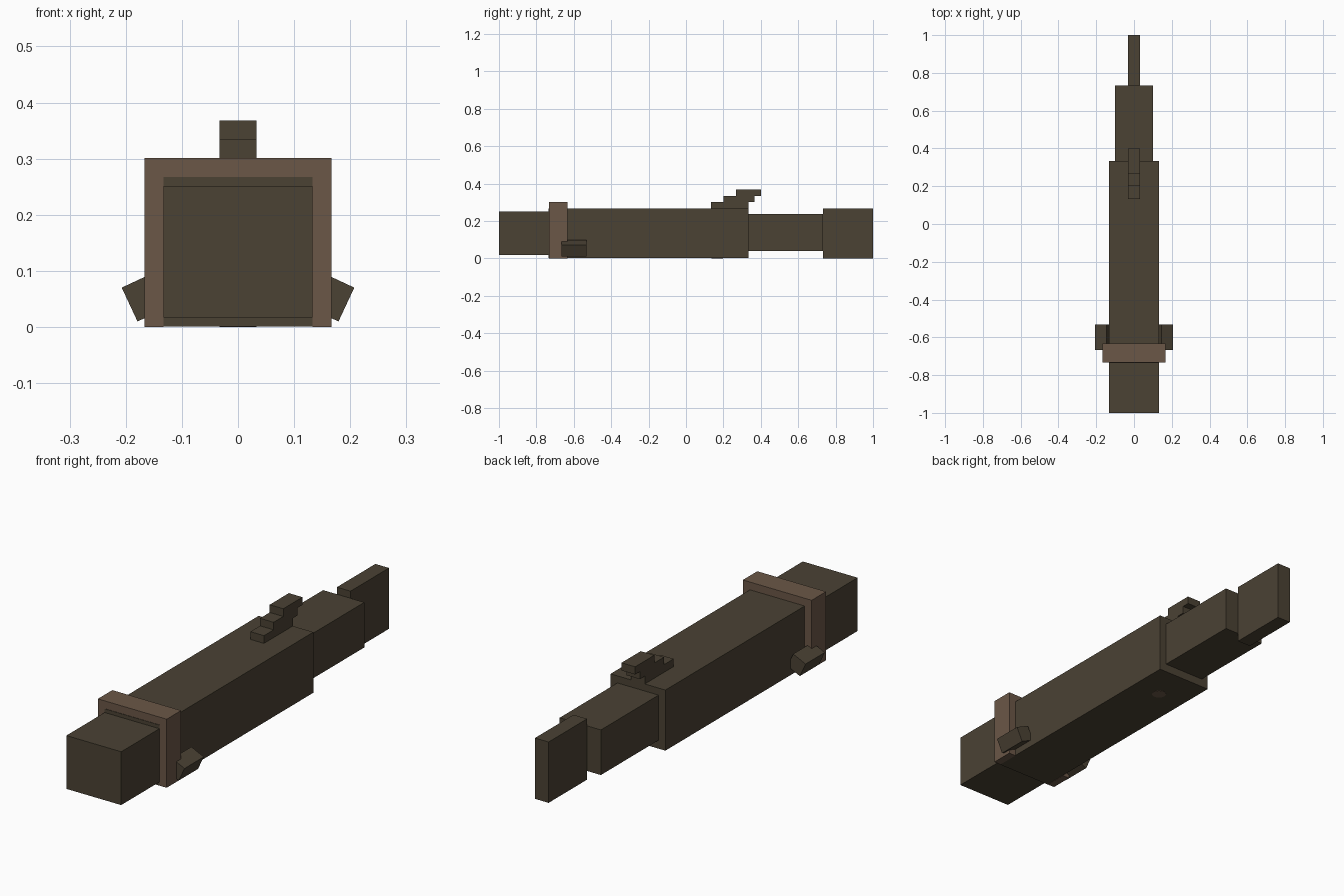
import bpy
import bmesh
from math import radians
from mathutils import Matrix

default = bpy.data.objects.get("Cube")
if default:
    bpy.data.objects.remove(default, do_unlink=True)


def material(name, rgb):
    mat = bpy.data.materials.new(name)
    mat.use_nodes = True
    mat.diffuse_color = (*rgb, 1)
    mat.node_tree.nodes["Principled BSDF"].inputs["Base Color"].default_value = (*rgb, 1)
    return mat


DARK = material("dark olive brown", (0.070, 0.054, 0.034))
BROWN = material("warm brown", (0.147, 0.095, 0.063))


def finish(name, bm, mat):
    bmesh.ops.recalc_face_normals(bm, faces=bm.faces)
    mesh = bpy.data.meshes.new(name)
    bm.to_mesh(mesh)
    bm.free()
    mesh.materials.append(mat)
    obj = bpy.data.objects.new(name, mesh)
    bpy.context.collection.objects.link(obj)
    return obj


def box(name, half_width, y, z, mat=DARK):
    """Box centred on x = 0, spanning the y and z ranges."""
    bm = bmesh.new()
    size = (2 * half_width, y[1] - y[0], z[1] - z[0])
    centre = (0, sum(y) / 2, sum(z) / 2)
    bmesh.ops.create_cube(bm, size=1, matrix=Matrix.Translation(centre) @ Matrix.Diagonal((*size, 1)))
    return finish(name, bm, mat)


def extrude(name, profile, axis, start, depth, mat=DARK):
    """Extrude a closed profile along x or y."""
    bm = bmesh.new()
    place = (lambda a, b: (start, a, b)) if axis == "x" else (lambda a, b: (a, start, b))
    face = bm.faces.new([bm.verts.new(place(a, b)) for a, b in profile])
    result = bmesh.ops.extrude_face_region(bm, geom=[face])
    verts = [v for v in result["geom"] if isinstance(v, bmesh.types.BMVert)]
    bmesh.ops.translate(bm, verts=verts, vec=(depth, 0, 0) if axis == "x" else (0, depth, 0))
    return finish(name, bm, mat)


# Body sections from front to back
box("front_block", 0.133, (-1, -0.735), (0.017, 0.251))
box("main_body", 0.133, (-0.735, 0.333), (0.001, 0.267))
box("rear_section", 0.1, (0.333, 0.733), (0.038, 0.236))
box("tail_fin", 0.033, (0.733, 1), (0, 0.267))

# Collar wrapped over the top and sides of the body
collar = [(-0.167, 0), (-0.167, 0.301), (0.167, 0.301), (0.167, 0),
          (0.133, 0), (0.133, 0.267), (-0.133, 0.267), (-0.133, 0)]
extrude("collar", collar, "y", -0.733, 0.1, BROWN)

# Stepped hook on the top
hook = [(0.133, 0.267), (0.133, 0.301), (0.2, 0.301), (0.2, 0.334), (0.267, 0.334), (0.267, 0.368),
        (0.4, 0.368), (0.4, 0.334), (0.367, 0.334), (0.367, 0.301), (0.333, 0.301), (0.333, 0.267)]
extrude("top_hook", hook, "x", -0.033, 0.066)

# Tilted pegs at the lower sides
for name, side in (("left_peg", 1), ("right_peg", -1)):
    peg = box(name, 0.0333, (-0.0667, 0.0667), (-0.0333, 0.0333))
    peg.location = (side * 0.163, -0.6, 0.054)
    peg.rotation_euler.y = radians(25) * side

# Round plug in the underside
bm = bmesh.new()
bmesh.ops.create_cone(bm, cap_ends=True, segments=16, radius1=0.03, radius2=0.03, depth=0.006,
                      matrix=Matrix.Translation((0, 0.167, 0.003)))
finish("underside_plug", bm, BROWN)
